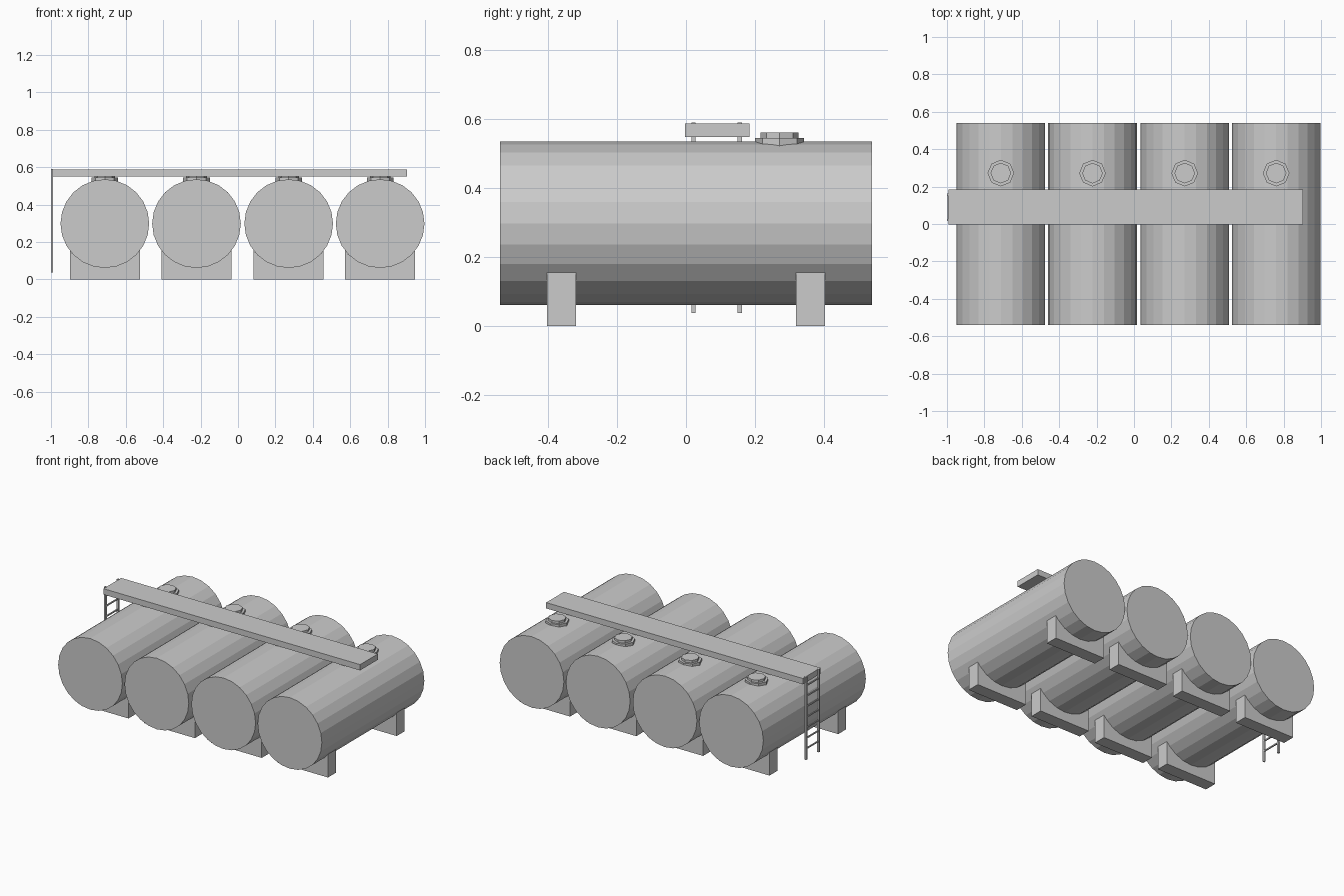
import bpy, bmesh, math
from mathutils import Matrix

if "Cube" in bpy.data.objects:
    bpy.data.objects.remove(bpy.data.objects["Cube"])

TANK_X = (-0.712, -0.222, 0.271, 0.76)
TANK_R, TANK_Z, TANK_LEN = 0.237, 0.298, 1.08
SIDES = 24


def finish(name, bm):
    bmesh.ops.recalc_face_normals(bm, faces=bm.faces)
    mesh = bpy.data.meshes.new(name)
    bm.to_mesh(mesh)
    bm.free()
    obj = bpy.data.objects.new(name, mesh)
    bpy.context.collection.objects.link(obj)
    return obj


def box(name, lo, hi):
    bm = bmesh.new()
    size = [b - a for a, b in zip(lo, hi)]
    mid = [(a + b) / 2 for a, b in zip(lo, hi)]
    bmesh.ops.create_cube(bm, size=1, matrix=Matrix.Translation(mid) @ Matrix.Diagonal((*size, 1)))
    return finish(name, bm)


def cylinder(name, centre, radius, depth, sides, rot=Matrix()):
    bm = bmesh.new()
    bmesh.ops.create_cone(bm, cap_ends=True, segments=sides, radius1=radius, radius2=radius,
                          depth=depth, matrix=Matrix.Translation(centre) @ rot)
    return finish(name, bm)


def saddle(name, x, y0, y1):
    # block with its top cut to the curve of the tank
    half, top = 0.187, 0.155
    pts = [(-half, 0), (half, 0), (half, top)]
    for i in range(-3, 4):
        a = math.radians(15 * i)
        pts.append((-TANK_R * math.sin(a), TANK_Z - TANK_R * math.cos(a)))
    pts.append((-half, top))
    bm = bmesh.new()
    face = bm.faces.new([bm.verts.new((x + px, y0, pz)) for px, pz in pts])
    ext = bmesh.ops.extrude_face_region(bm, geom=[face])
    verts = [g for g in ext["geom"] if isinstance(g, bmesh.types.BMVert)]
    bmesh.ops.translate(bm, verts=verts, vec=(0, y1 - y0, 0))
    return finish(name, bm)


# tanks, each with two saddles and a hatch
lie_down = Matrix.Rotation(math.pi / 2, 4, 'X')
for n, x in enumerate(TANK_X, 1):
    cylinder(f"tank_{n}", (x, 0, TANK_Z), TANK_R, TANK_LEN, SIDES, lie_down)
    saddle(f"front_saddle_{n}", x, -0.404, -0.32)
    saddle(f"back_saddle_{n}", x, 0.32, 0.404)
    cylinder(f"hatch_collar_{n}", (x, 0.272, 0.53), 0.071, 0.03, 8)
    cylinder(f"hatch_lid_{n}", (x, 0.272, 0.5525), 0.055, 0.017, 8)

# walkway across the tank tops
box("walkway", (-0.991, -0.003, 0.549), (0.903, 0.184, 0.588))

# ladder at the left end
for side, y in (("front", 0.022), ("back", 0.156)):
    box(f"ladder_{side}_rail", (-1.0, y - 0.006, 0.038), (-0.988, y + 0.006, 0.591))
for i in range(7):
    z = 0.11 + 0.07 * i
    box(f"ladder_rung_{i + 1}", (-0.998, 0.022, z - 0.004), (-0.990, 0.156, z + 0.004))
